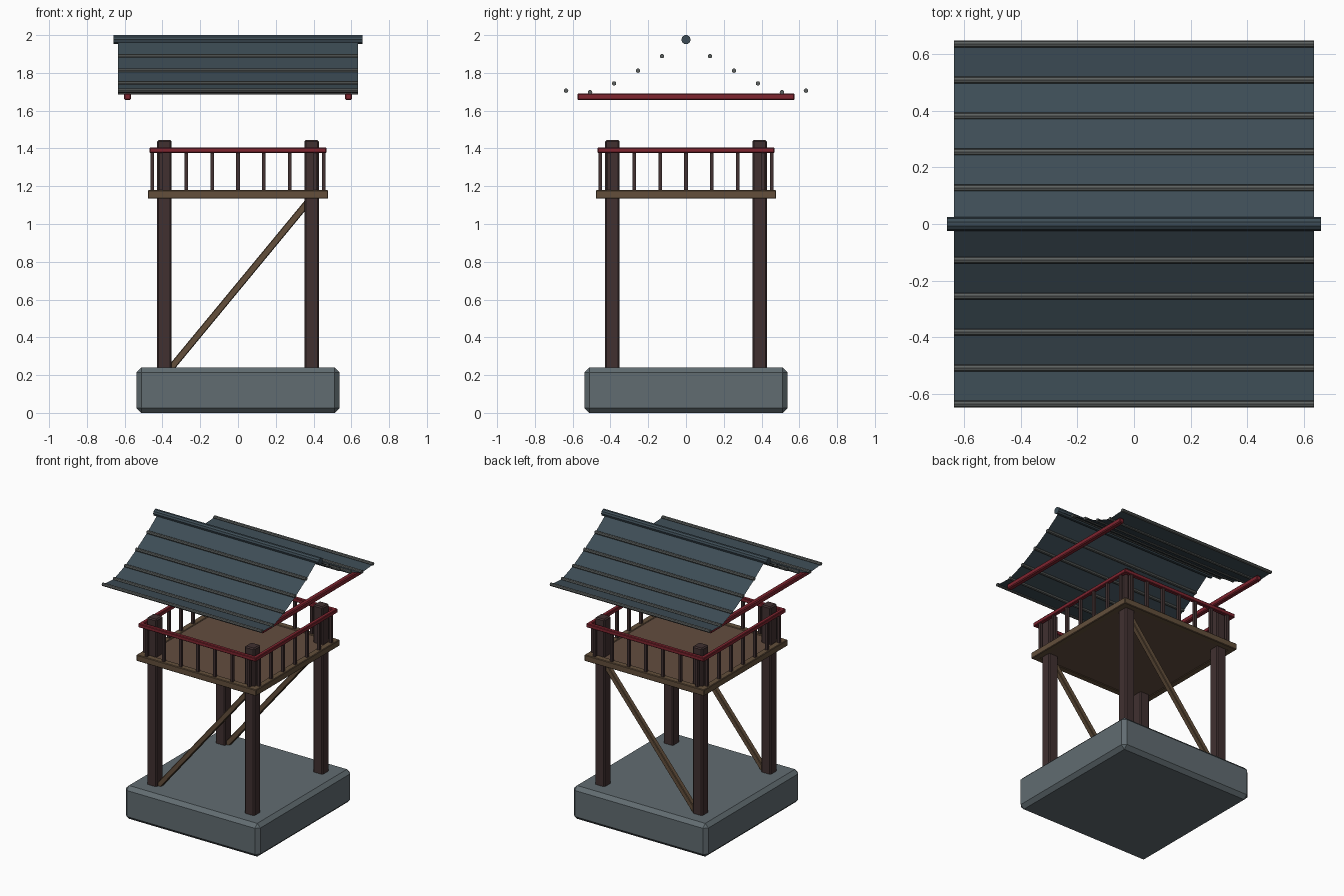
import bpy, bmesh, math
from mathutils import Matrix, Vector

if "Cube" in bpy.data.objects:
    bpy.data.objects.remove(bpy.data.objects["Cube"])


def material(name, r, g, b):
    m = bpy.data.materials.new(name)
    m.use_nodes = True
    m.diffuse_color = (r, g, b, 1)
    m.node_tree.nodes["Principled BSDF"].inputs["Base Color"].default_value = (r, g, b, 1)
    return m


stone = material("grey stone", 0.12, 0.15, 0.165)
dark_wood = material("dark wood", 0.052, 0.03, 0.03)
beam_wood = material("beam wood", 0.125, 0.078, 0.044)
floor_wood = material("floor wood", 0.125, 0.073, 0.05)
red_paint = material("red paint", 0.21, 0.018, 0.028)
tile = material("slate tile", 0.047, 0.073, 0.092)
rib_grey = material("rib grey", 0.107, 0.118, 0.115)


def finish(name, bm, mat):
    mesh = bpy.data.meshes.new(name)
    bm.to_mesh(mesh)
    bm.free()
    mesh.materials.append(mat)
    obj = bpy.data.objects.new(name, mesh)
    bpy.context.collection.objects.link(obj)
    return obj


def box(name, center, size, mat, bevel=0.0, tilt=0.0):
    """Chamfered box, optionally tilted about the y axis."""
    bm = bmesh.new()
    bmesh.ops.create_cube(bm, size=1)
    bmesh.ops.scale(bm, vec=size, verts=bm.verts)
    if bevel:
        bmesh.ops.bevel(bm, geom=bm.edges[:], offset=bevel, segments=1,
                        affect='EDGES', profile=0.5)
    bm.transform(Matrix.Translation(center) @ Matrix.Rotation(tilt, 4, 'Y'))
    return finish(name, bm, mat)


def rod_x(name, y, z, radius, length, sides, mat):
    """Round bar lying along x."""
    bm = bmesh.new()
    bmesh.ops.create_cone(bm, cap_ends=True, segments=sides, radius1=radius,
                          radius2=radius, depth=length)
    bm.transform(Matrix.Translation((0, y, z)) @ Matrix.Rotation(math.pi / 2, 4, 'Y'))
    return finish(name, bm, mat)


# Stone base
box("stone_base", (0, 0, 0.12), (1.075, 1.075, 0.24), stone, 0.026)

# Corner posts
POST = 0.39
for sx in (-1, 1):
    for sy in (-1, 1):
        box("corner_post", (sx * POST, sy * POST, 0.83), (0.077, 0.077, 1.23),
            dark_wood, 0.008)

# Diagonal braces on the front and back
low, high = Vector((-POST, 0, 0.195)), Vector((POST, 0, 1.14))
span = high - low
for sy in (-1, 1):
    mid = (low + high) / 2 + Vector((0, sy * POST, 0))
    box("diagonal_brace", mid, (span.length, 0.036, 0.036), beam_wood, 0.004,
        -math.atan2(span.z, span.x))

# Deck, rim beams, handrails and balusters
EDGE = 0.455
box("deck_floor", (0, 0, 1.157), (0.91, 0.91, 0.036), floor_wood)
for s in (-1, 1):
    for along_x in (True, False):
        def place(along, across, z):
            return (along, across, z) if along_x else (across, along, z)

        box("deck_rim", place(0, s * EDGE, 1.157), place(0.955, 0.045, 0.045),
            beam_wood, 0.004)
        box("handrail", place(0, s * EDGE, 1.39), place(0.937, 0.028, 0.028),
            red_paint, 0.004)
        for i in range(-3, 4):
            box("baluster", place(i * 0.1365, s * EDGE, 1.28), (0.019, 0.019, 0.21),
                dark_wood)

# Eave beams under the roof
for s in (-1, 1):
    box("eave_beam", (s * 0.585, 0, 1.674), (0.036, 1.15, 0.036), red_paint, 0.006)

# Curved roof sheets with ribs, and the ridge bar
profile = [(0, 1.976), (0.127, 1.886), (0.254, 1.809), (0.381, 1.741),
           (0.508, 1.695), (0.635, 1.703)]
for s, side in ((-1, "front"), (1, "back")):
    bm = bmesh.new()
    rows = [[bm.verts.new((x, s * y, z)) for x in (-0.635, 0.635)] for y, z in profile]
    for a, b in zip(rows, rows[1:]):
        bm.faces.new((a[0], a[1], b[1], b[0]))
    for f in bm.faces:
        f.normal_update()
        if f.normal.z < 0:
            f.normal_flip()
    finish(side + "_roof_sheet", bm, tile)
    for y, z in profile[1:]:
        rod_x(side + "_roof_rib", s * y, z + 0.003, 0.012, 1.27, 8, rib_grey)
rod_x("ridge_bar", 0, 1.976, 0.0245, 1.32, 10, tile)
